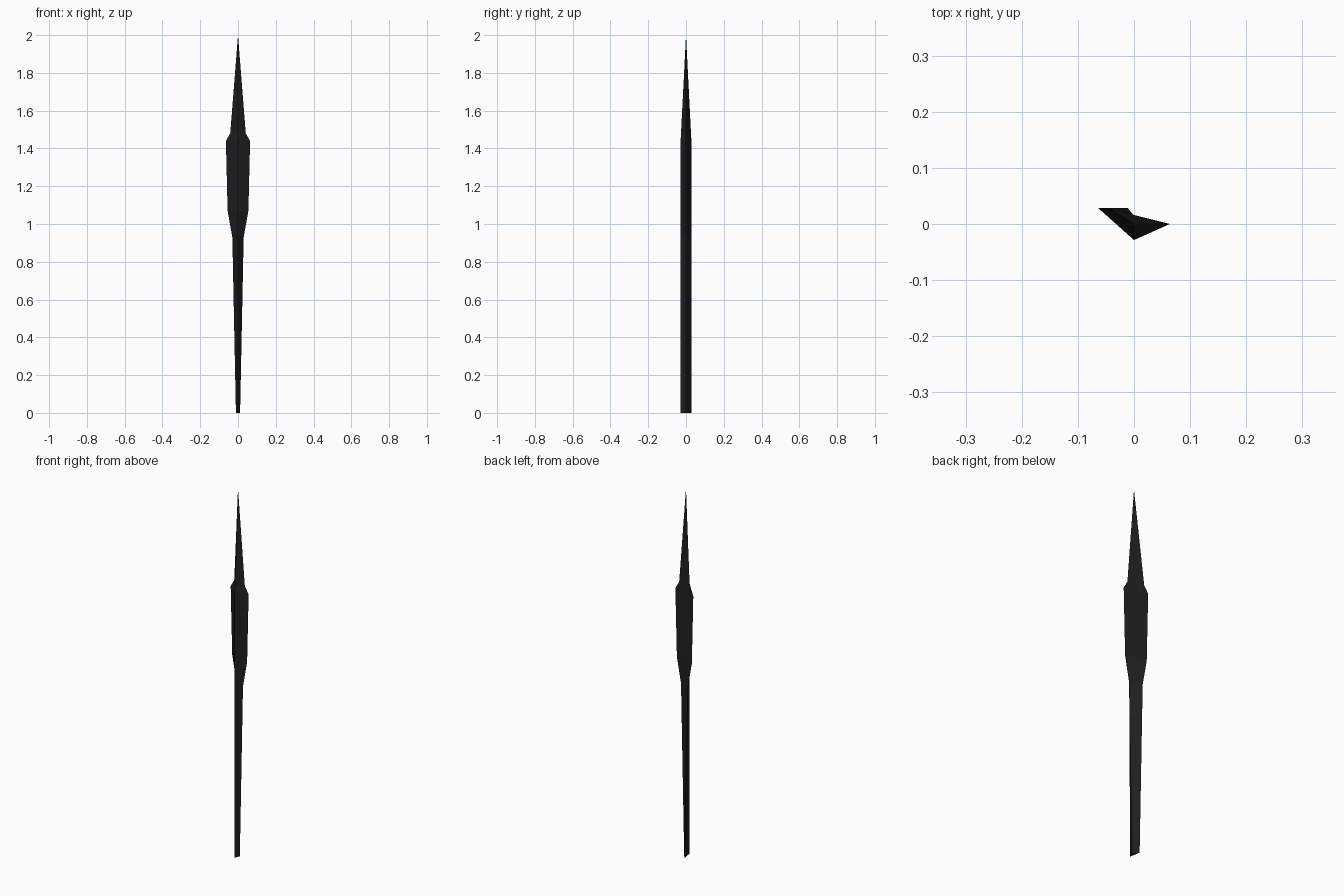
import bpy, bmesh

if "Cube" in bpy.data.objects:
    bpy.data.objects.remove(bpy.data.objects["Cube"])

# material
mat = bpy.data.materials.new("near_black")
mat.diffuse_color = (0.014, 0.014, 0.014, 1)
mat.use_nodes = True
mat.node_tree.nodes["Principled BSDF"].inputs["Base Color"].default_value = mat.diffuse_color

# outline of the spear: (height, half width, depth), from butt to shoulders
profile = [(0, 0.011, 0.0285), (0.93, 0.03, 0.0285), (1.07, 0.055, 0.0285),
           (1.44, 0.064, 0.0285), (1.48, 0.041, 0.0265)]

bm = bmesh.new()
# each section is a skewed triangle: back left edge, front ridge, right edge
rings = [[bm.verts.new(p) for p in ((-w, d, z), (0, -d, z), (w, 0, z))]
         for z, w, d in profile]
tip = bm.verts.new((0, 0, 2))

# butt cap, side strips, point
bm.faces.new(rings[0])
for a, b in zip(rings, rings[1:]):
    for i in range(3):
        j = (i + 1) % 3
        bm.faces.new((a[i], a[j], b[j], b[i]))
for i in range(3):
    bm.faces.new((rings[-1][i], rings[-1][(i + 1) % 3], tip))
bmesh.ops.recalc_face_normals(bm, faces=bm.faces)

mesh = bpy.data.meshes.new("spear")
bm.to_mesh(mesh)
bm.free()
mesh.materials.append(mat)
bpy.context.collection.objects.link(bpy.data.objects.new("spear", mesh))
